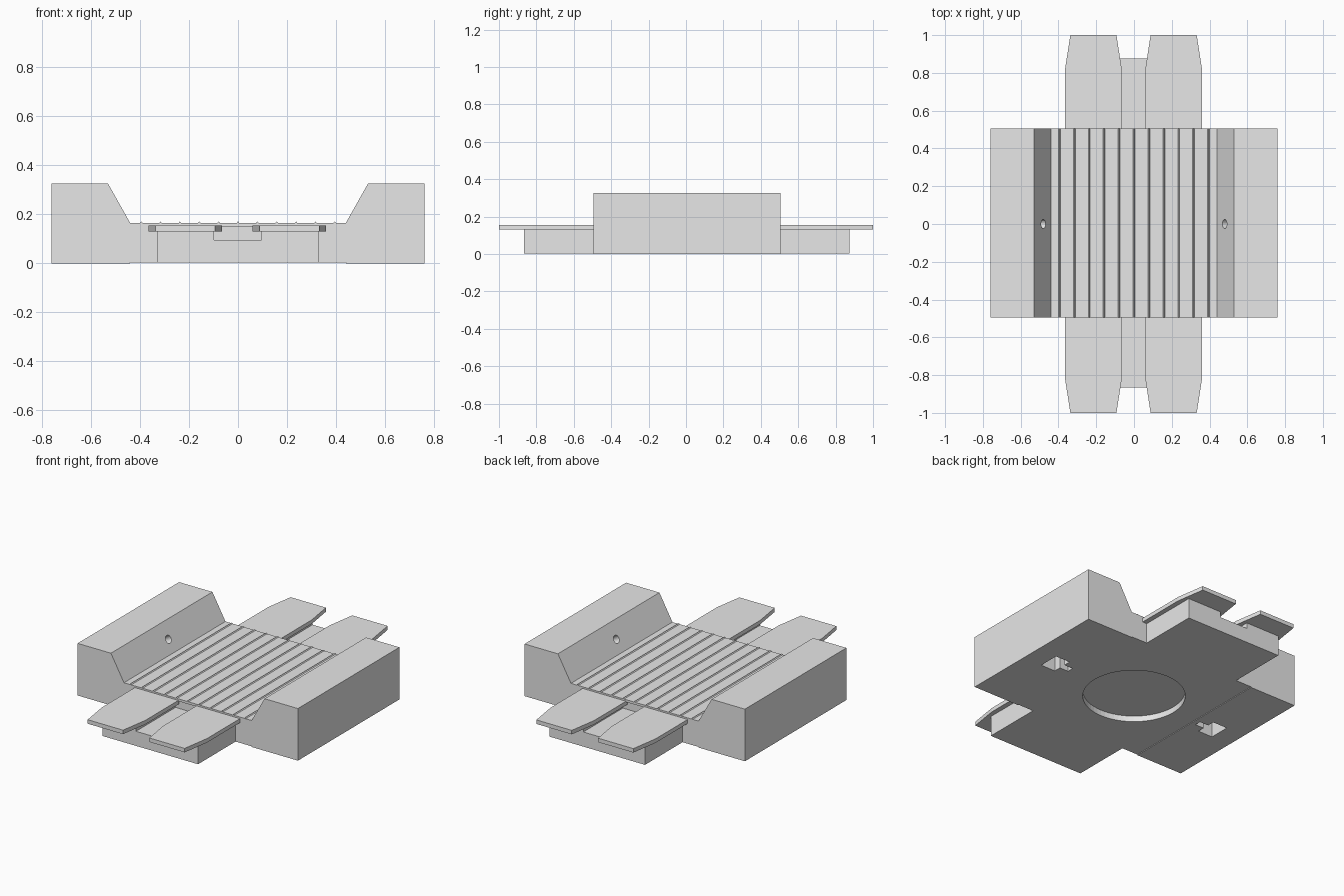
import bpy, bmesh, math
from mathutils import Vector, Matrix

cube = bpy.data.objects.get("Cube")
if cube:
    bpy.data.objects.remove(cube, do_unlink=True)

grey = bpy.data.materials.new("plain_grey")
grey.use_nodes = True
grey.diffuse_color = (0.8, 0.8, 0.8, 1)
grey.node_tree.nodes["Principled BSDF"].inputs["Base Color"].default_value = (0.8, 0.8, 0.8, 1)

SHIFT = 0.005   # body sits slightly behind centre
LIFT = 0.004    # underside clearance of the middle section


def finish(name, bm):
    """Turn a bmesh into a grey object."""
    bmesh.ops.recalc_face_normals(bm, faces=bm.faces)
    mesh = bpy.data.meshes.new(name)
    bm.to_mesh(mesh)
    bm.free()
    mesh.materials.append(grey)
    obj = bpy.data.objects.new(name, mesh)
    bpy.context.collection.objects.link(obj)
    return obj


def prism(name, points, direction):
    """Extrude a closed outline of 3D points along a direction."""
    bm = bmesh.new()
    face = bm.faces.new([bm.verts.new(p) for p in points])
    new = bmesh.ops.extrude_face_region(bm, geom=[face])["geom"]
    verts = [g for g in new if isinstance(g, bmesh.types.BMVert)]
    bmesh.ops.translate(bm, verts=verts, vec=direction)
    return finish(name, bm)


def box(name, x0, x1, y0, y1, z0, z1):
    outline = [(x0, y0, z0), (x1, y0, z0), (x1, y1, z0), (x0, y1, z0)]
    return prism(name, outline, (0, 0, z1 - z0))


def cylinder(name, radius, start, end, sides):
    start, end = Vector(start), Vector(end)
    axis = end - start
    place = Matrix.Translation((start + end) / 2) @ axis.to_track_quat('Z', 'Y').to_matrix().to_4x4()
    bm = bmesh.new()
    bmesh.ops.create_cone(bm, cap_ends=True, segments=sides, radius1=radius,
                          radius2=radius, depth=axis.length, matrix=place)
    return finish(name, bm)


def cut(target, cutters):
    """Subtract each cutter and throw it away."""
    for cutter in cutters:
        mod = target.modifiers.new("cut", 'BOOLEAN')
        mod.operation = 'DIFFERENCE'
        mod.solver = 'EXACT'
        mod.object = cutter
        bpy.context.view_layer.objects.active = target
        bpy.ops.object.modifier_apply(modifier=mod.name)
        bpy.data.objects.remove(cutter, do_unlink=True)


# Cradle body: two raised sides with a sloped valley and ribbed floor
right_half = [(0.44, LIFT), (0.44, 0), (0.76, 0), (0.76, 0.325), (0.53, 0.325), (0.44, 0.165)]
ribs = []
for i in range(5, -6, -1):
    x = i * 0.079
    ribs += [(x + 0.005, 0.165), (x, 0.171), (x - 0.005, 0.165)]
left_half = [(-x, z) for x, z in reversed(right_half)]
front, back = -0.5 + SHIFT, 0.5 + SHIFT
body = prism("cradle_body", [(x, front, z) for x, z in right_half + ribs + left_half],
             (0, back - front, 0))

# Round recess under the body
cutters = [cylinder("recess_cutter", 0.29, (0, 0, -0.1), (0, 0, 0.04), 64)]

# Sensor pockets below each side, with a hole opening on the slope
for s in (1, -1):
    xs = sorted((s * 0.53, s * 0.63))
    cutters.append(box("pocket_cutter", *xs, -0.065, 0.065, -0.1, 0.25))
    xs = sorted((s * 0.47, s * 0.55))
    cutters.append(box("slot_cutter", *xs, -0.02, 0.02, -0.1, 0.2))
    cutters.append(cylinder("hole_cutter", 0.024, (s * 0.43, 0, 0.265), (s * 0.56, 0, 0.19), 24))

# Blind ends of the cable channel in the front and back of the body
for s in (1, -1):
    ys = sorted((SHIFT + s * 0.48, SHIFT + s * 0.6))
    cutters.append(box("channel_cutter", -0.098, 0.096, *ys, 0.095, 0.15))
cut(body, cutters)

# Pedestals with an open channel, front and back
for s, end in ((-1, "front"), (1, "back")):
    ys = sorted((SHIFT + s * 0.5, SHIFT + s * 0.87))
    outline = [(-0.33, 0), (0.33, 0), (0.33, 0.13), (0.096, 0.13),
               (0.096, 0.095), (-0.098, 0.095), (-0.098, 0.13), (-0.33, 0.13)]
    prism(end + "_pedestal", [(x, ys[0], max(z, LIFT)) for x, z in outline],
          (0, ys[1] - ys[0], 0))

    # Pair of tapered ramp plates on each pedestal
    for centre, side in ((-0.215, "right"), (0.21, "left")):
        half = [(0.15, 0.49), (0.15, 0.82), (0.122, 1.0)]
        shape = half + [(-w, y) for w, y in reversed(half)]
        prism(f"{end}_{side}_ramp_plate",
              [(centre + w, s * y, 0.13) for w, y in shape], (0, 0, 0.025))
